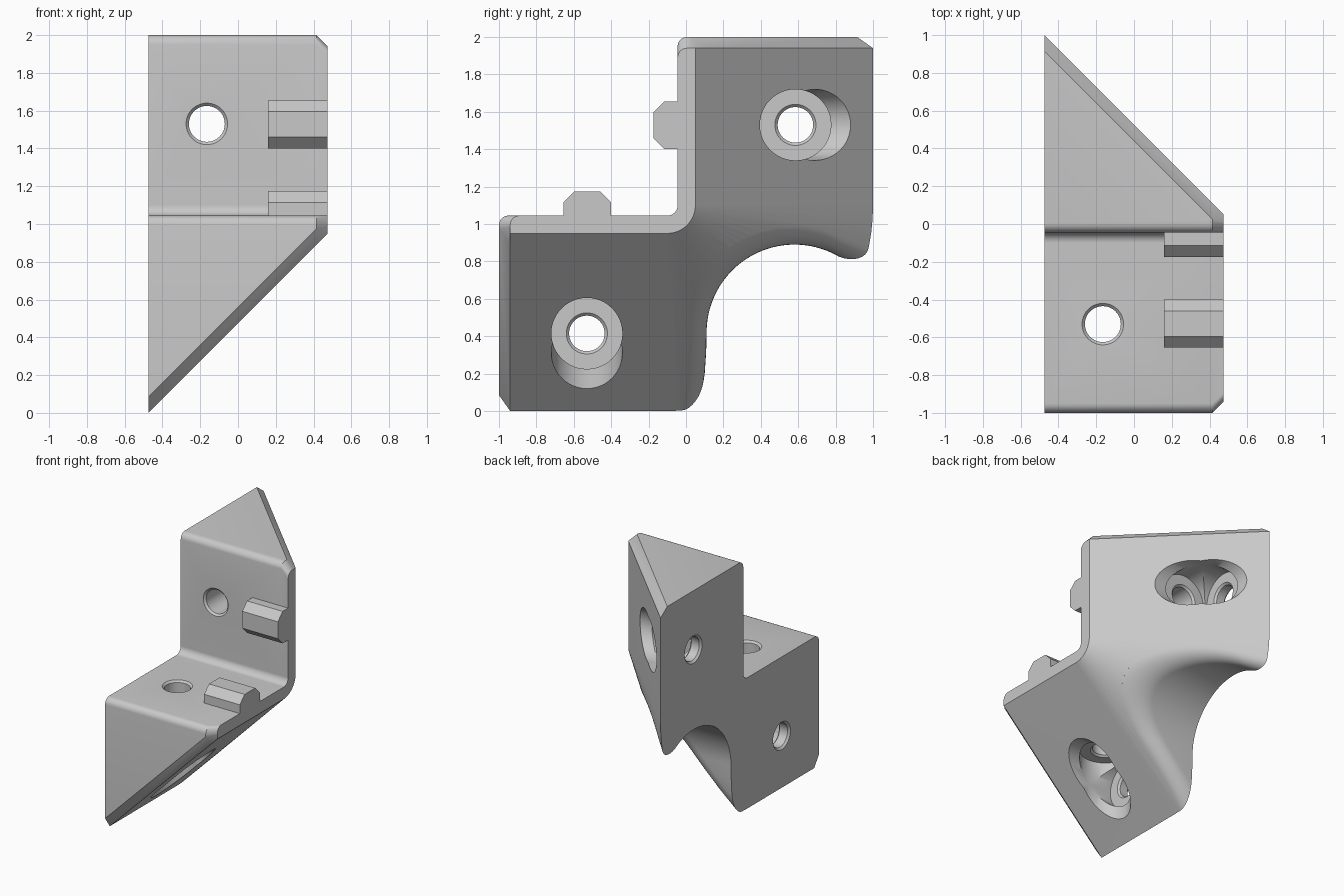
import bpy, bmesh
from math import sin, cos, pi, hypot, radians

cube = bpy.data.objects.get("Cube")
if cube:
    bpy.data.objects.remove(cube, do_unlink=True)

grey = bpy.data.materials.new("plain grey")
grey.use_nodes = True
GREY = (0.58, 0.58, 0.58, 1)
grey.diffuse_color = GREY
grey.node_tree.nodes["Principled BSDF"].inputs["Base Color"].default_value = GREY

# Main dimensions: inner faces of the two arms, arm length, half width
Y0, Z0, ARM, HALF = -0.045, 1.045, 0.955, 0.475
FILLET, THIN, CHAMFER = 0.055, 0.095, 0.06


def upper(x, t, w):
    """t is depth behind the inner face, w is distance along the arm."""
    return (x, Y0 + t, Z0 + w)


def lower(x, t, w):
    return (x, Y0 - w, Z0 - t)


def loft(name, rings):
    """Closed solid through rings with equal point counts."""
    bm = bmesh.new()
    rows = [[bm.verts.new(p) for p in ring] for ring in rings]
    n = len(rows[0])
    for a, b in zip(rows, rows[1:]):
        for i in range(n):
            j = (i + 1) % n
            bm.faces.new((a[i], a[j], b[j], b[i]))
    bm.faces.new(rows[0])
    bm.faces.new(rows[-1])
    bmesh.ops.recalc_face_normals(bm, faces=bm.faces)
    mesh = bpy.data.meshes.new(name)
    bm.to_mesh(mesh)
    bm.free()
    ob = bpy.data.objects.new(name, mesh)
    bpy.context.collection.objects.link(ob)
    mesh.materials.append(grey)
    return ob


def activate(ob):
    bpy.ops.object.select_all(action='DESELECT')
    ob.select_set(True)
    bpy.context.view_layer.objects.active = ob


def cut(body, cutter):
    cutter.hide_render = True
    mod = body.modifiers.new("cut", 'BOOLEAN')
    mod.operation = 'DIFFERENCE'
    mod.solver = 'EXACT'
    mod.object = cutter
    activate(body)
    bpy.ops.object.modifier_apply(modifier=mod.name)
    bpy.data.objects.remove(cutter, do_unlink=True)


# Bracket body: an angled section that grows thicker towards one side
def section(x, end):
    t = THIN + HALF - x
    steps = 12
    half = []
    for i in range(steps + 1):                      # inner corner fillet
        a = pi / 4 * (1 - i / steps)
        half.append((FILLET * (cos(a) - 1), FILLET * (1 - sin(a))))
    for i in range(7):                              # rounded front edge
        a = pi / 2 * i / 6
        half.append((0.05 * (1 - cos(a)), end - 0.05 * (1 - sin(a))))
    half.append((max(t - 0.085, 0.055), end))       # chamfered back edge
    half.append((t, ARM - CHAMFER))
    for i in range(steps + 1):                      # conical outer corner
        a = pi / 4 * i / steps
        r = FILLET + t
        half.append((r * cos(a) - FILLET, FILLET - r * sin(a)))
    return ([upper(x, *p) for p in half] +
            [lower(x, *p) for p in reversed(half[1:-1])])


body = loft("bracket_body", [section(-HALF, ARM),
                             section(HALF - CHAMFER, ARM),
                             section(HALF, ARM - CHAMFER)])

# Round relief at the outer corner, flared where it meets the sloped faces
CY, CZ, RAD = 0.58, 0.42, 0.47
FLARE, DEPTH = 0.1, 0.14
outline = [(1.3, -0.1), (1.3, 0.64), (1.1, 0.72), (0.92, 0.785)]
outline += [(CY + RAD * cos(radians(a)), CZ + RAD * sin(radians(a)))
            for a in range(60, 181, 4)]
outline += [(0.108, 0.32), (0.1, 0.2), (0.085, 0.1), (0.07, 0), (0.05, -0.1)]


def spread(e):
    k = 1 + e / RAD
    return [(CY + (y - CY) * k, CZ + (z - CZ) * k) for y, z in outline]


def slope_x(y, z):
    """x of the sloped outer surface above a point."""
    u = max(y - Y0 + FILLET, 0)
    v = max(Z0 + FILLET - z, 0)
    return HALF + THIN + FILLET - hypot(u, v)


rings = [[(-1, y, z) for y, z in outline]]
for k in range(9):
    a = pi / 2 * k / 8
    rings.append([(max(slope_x(y, z) - DEPTH * (1 - sin(a)), -0.9 + 0.005 * k), y, z)
                  for y, z in spread(FLARE * (1 - cos(a)))])
rings.append([(1, y, z) for y, z in spread(FLARE)])
cut(body, loft("corner_relief_cutter", rings))

# Screw holes with wide counterbores, two crossing in each arm
HOLE, RIM, BORE = 0.095, 0.11, 0.19
HX, HT, HW = -0.165, 0.63, 0.485


def stepped(start, face, floor, far):
    return [(start, RIM), (face, RIM), (face + 0.015, HOLE),
            (floor - 0.015, HOLE), (floor, RIM), (floor, BORE), (far, BORE)]


angles = [2 * pi * i / 48 for i in range(48)]
for place in (upper, lower):
    across = [[place(s, HT + r * cos(a), HW + r * sin(a)) for a in angles]
              for s, r in stepped(-0.6, -HALF, -0.375, 0.8)]
    through = [[place(HX + r * cos(a), s, HW + r * sin(a)) for a in angles]
               for s, r in stepped(-0.1, 0, 0.42, 1.3)]
    cut(body, loft("side_hole_cutter", across))
    cut(body, loft("face_hole_cutter", through))

activate(body)
bpy.ops.object.shade_smooth_by_angle(angle=radians(30))

# Locating keys on the two inner faces
key = [(0, 0.355), (-0.07, 0.355), (-0.13, 0.415),
       (-0.13, 0.55), (-0.07, 0.61), (0, 0.61)]
for name, place in (("upper_key", upper), ("lower_key", lower)):
    loft(name, [[place(x, t, w) for t, w in key] for x in (0.16, HALF)])
